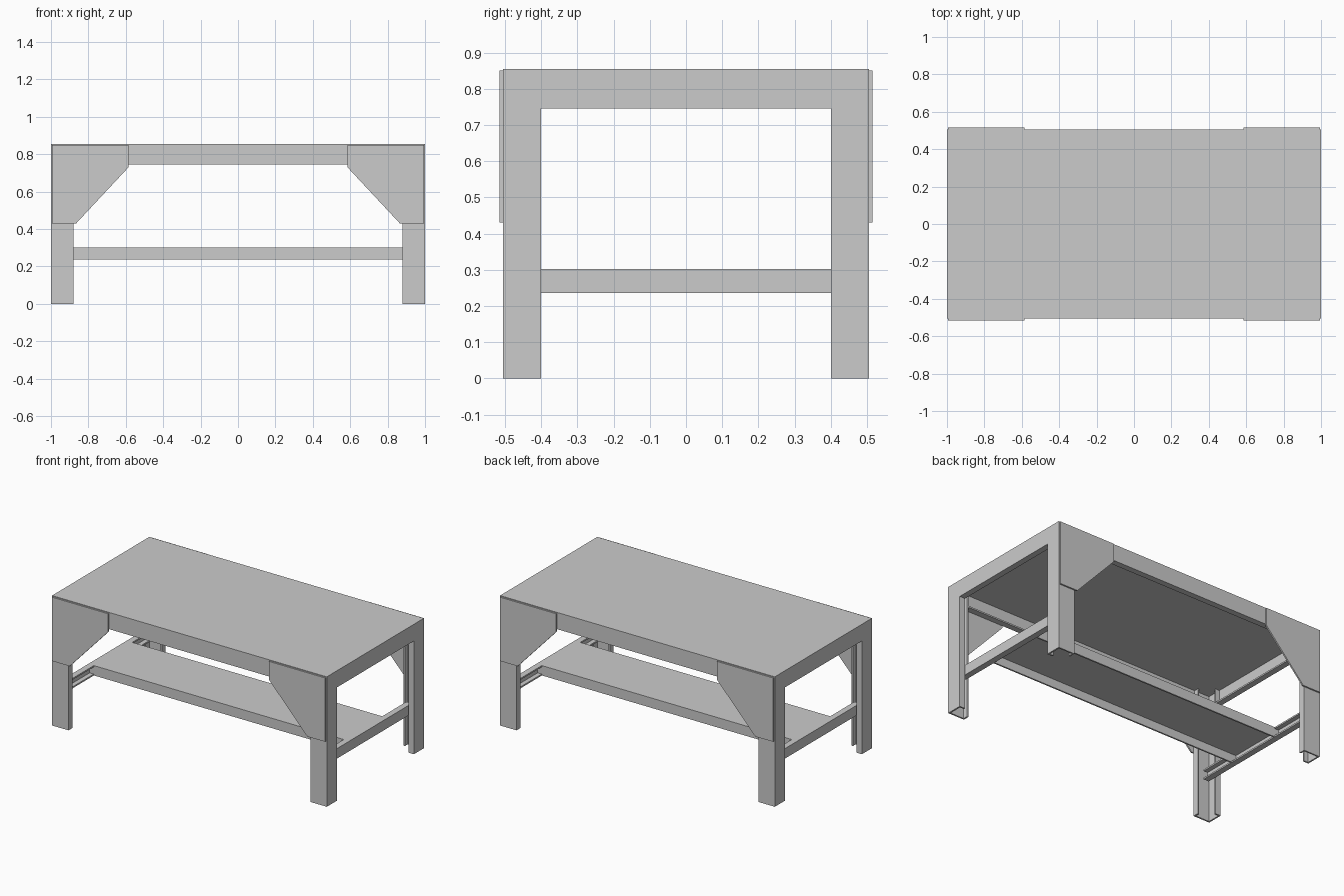
import bpy
from mathutils import Vector

if "Cube" in bpy.data.objects:
    bpy.data.objects.remove(bpy.data.objects["Cube"])

T = 0.01  # sheet thickness


def sheet(name, verts, faces, mirror=(False, False), thick=T):
    """Sheet-metal part: thickened against its normals, then mirrored about the origin."""
    me = bpy.data.meshes.new(name)
    me.from_pydata(verts, [], faces)
    ob = bpy.data.objects.new(name, me)
    bpy.context.collection.objects.link(ob)
    sol = ob.modifiers.new("thickness", 'SOLIDIFY')
    sol.thickness = thick
    sol.offset = -1
    sol.use_even_offset = True
    if any(mirror):
        mir = ob.modifiers.new("mirror", 'MIRROR')
        mir.use_axis = (mirror[0], mirror[1], False)
        mir.use_mirror_merge = False
    return ob


def folded(name, profile, run, mirror=(False, False)):
    """Folded profile swept along a straight run."""
    n = len(profile)
    a = [Vector(p) for p in profile]
    b = [p + Vector(run) for p in a]
    faces = [(i, i + 1, n + i + 1, n + i) for i in range(n - 1)]
    return sheet(name, a + b, faces, mirror)


# table top
sheet("table_top",
      [(-1, -.505, .855), (1, -.505, .855), (1, .505, .855), (-1, .505, .855)],
      [(0, 1, 2, 3)])

# four lipped angle legs
folded("legs",
       [(.96, .4, 0), (1, .4, 0), (1, .505, 0), (.88, .505, 0), (.88, .465, 0)],
       (0, 0, .85), (True, True))

# skirts under the top, with a lip folded inward
folded("end_skirts",
       [(1, -.4, .85), (1, -.4, .745), (.96, -.4, .745)],
       (0, .8, 0), (True, False))
folded("long_skirts",
       [(-.88, .465, .745), (-.88, .505, .745), (-.88, .505, .85)],
       (1.76, 0, 0), (False, True))

# corner gusset plates on the front and back
outline = [(.995, .43), (.865, .43), (.585, .73), (.585, .85), (.995, .85)]
sheet("corner_gussets", [(x, .515, z) for x, z in outline],
      [(0, 1, 2, 3, 4)], (True, True), .01)

# end stretchers, channels open toward the middle
folded("end_stretchers",
       [(.91, -.45, .302), (.95, -.45, .302), (.95, -.45, .236), (.91, -.45, .236)],
       (0, .9, 0), (True, False))

# lower shelf, a wide channel open downward, flush with the stretchers
folded("lower_shelf",
       [(-.945, .2, .237), (-.945, .2, .302), (-.945, -.2, .302), (-.945, -.2, .237)],
       (1.89, 0, 0))
